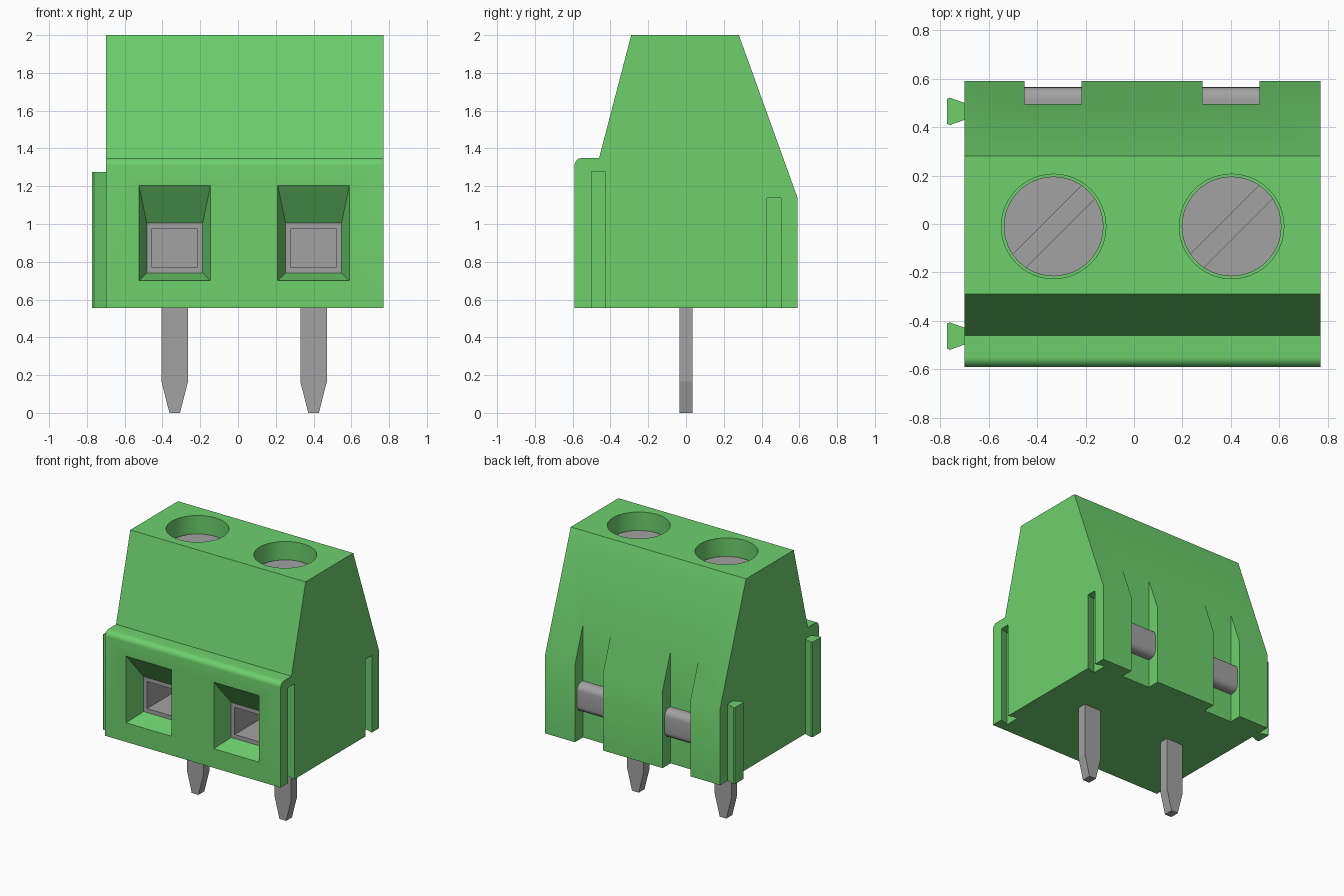
import bpy, bmesh, math
from mathutils import Vector

cube = bpy.data.objects.get("Cube")
if cube:
    bpy.data.objects.remove(cube, do_unlink=True)


def material(name, rgb):
    m = bpy.data.materials.new(name)
    m.use_nodes = True
    m.diffuse_color = (*rgb, 1)
    bsdf = next(n for n in m.node_tree.nodes if n.type == 'BSDF_PRINCIPLED')
    bsdf.inputs["Base Color"].default_value = (*rgb, 1)
    return m


GREEN = material("green plastic", (0.155, 0.63, 0.155))
GREY = material("grey metal", (0.36, 0.36, 0.36))


def loft(name, ring_a, ring_b, mat):
    """Closed solid between two matching rings of points."""
    bm = bmesh.new()
    a = [bm.verts.new(p) for p in ring_a]
    b = [bm.verts.new(p) for p in ring_b]
    n = len(a)
    bm.faces.new(a)
    bm.faces.new(b)
    for i in range(n):
        j = (i + 1) % n
        bm.faces.new((a[i], a[j], b[j], b[i]))
    bmesh.ops.recalc_face_normals(bm, faces=bm.faces)
    mesh = bpy.data.meshes.new(name)
    bm.to_mesh(mesh)
    bm.free()
    mesh.materials.append(mat)
    ob = bpy.data.objects.new(name, mesh)
    bpy.context.collection.objects.link(ob)
    return ob


def prism(name, pts, axis, lo, hi, mat):
    """Extrude a 2D outline along x, y or z."""
    def place(p, d):
        return {'x': (d, p[0], p[1]), 'y': (p[0], d, p[1]), 'z': (p[0], p[1], d)}[axis]
    return loft(name, [place(p, lo) for p in pts], [place(p, hi) for p in pts], mat)


def rect(x0, x1, y0, y1):
    return [(x0, y0), (x1, y0), (x1, y1), (x0, y1)]


def circle(cx, cy, r, n=48):
    return [(cx + r * math.cos(2 * math.pi * i / n),
             cy + r * math.sin(2 * math.pi * i / n)) for i in range(n)]


def arc(cx, cy, r, start, end, n=6):
    return [(cx + r * math.cos(math.radians(start + (end - start) * i / n)),
             cy + r * math.sin(math.radians(start + (end - start) * i / n)))
            for i in range(n + 1)]


def cut(ob, cutter):
    """Subtract the cutter from the part and discard it."""
    mod = ob.modifiers.new("cut", 'BOOLEAN')
    mod.operation = 'DIFFERENCE'
    mod.solver = 'EXACT'
    mod.object = cutter
    dg = bpy.context.evaluated_depsgraph_get()
    mesh = bpy.data.meshes.new_from_object(ob.evaluated_get(dg))
    ob.modifiers.clear()
    ob.data = mesh
    bpy.data.objects.remove(cutter, do_unlink=True)


def smooth(ob):
    bpy.ops.object.select_all(action='DESELECT')
    ob.select_set(True)
    bpy.context.view_layer.objects.active = ob
    bpy.ops.object.shade_smooth_by_angle(angle=math.radians(30))


BOTTOM = 0.555
POLES = {"right": -0.335, "left": 0.40}

# Housing: side profile with a rounded front step
profile = [(-0.59, BOTTOM)] + arc(-0.55, 1.31, 0.04, 180, 90) + [
    (-0.46, 1.35), (-0.29, 2.0), (0.28, 2.0), (0.59, 1.14), (0.59, BOTTOM)]
housing = prism("housing", profile, 'x', -0.70, 0.77, GREEN)

# Dovetail ribs on one side, matching grooves on the other
for side, y, top in (("front", -0.463, 1.275), ("back", 0.465, 1.135)):
    rib = [(-0.69, y - 0.03), (-0.70, y - 0.035), (-0.762, y - 0.057), (-0.773, y - 0.05),
           (-0.773, y + 0.05), (-0.762, y + 0.057), (-0.70, y + 0.035), (-0.69, y + 0.03)]
    prism(side + "_dovetail_rib", rib, 'z', BOTTOM, top, GREEN)
    groove = [(0.80, y - 0.037), (0.77, y - 0.037), (0.70, y - 0.058),
              (0.70, y + 0.058), (0.77, y + 0.037), (0.80, y + 0.037)]
    cut(housing, prism("groove_cutter", groove, 'z', 0.4, top + 0.003, GREEN))

for side, x in POLES.items():
    # Wire funnel narrowing from the front face to the clamp
    inner = (x - 0.148, x + 0.148, 0.74, 1.005)
    outer = (x - 0.190, x + 0.190, 0.70, 1.205)
    front_y, back_y = -0.62, -0.44
    t = (back_y - front_y) / 0.15
    mouth = [i + (o - i) * t for i, o in zip(inner, outer)]
    cut(housing, loft("funnel_cutter",
                      [(p[0], front_y, p[1]) for p in rect(*mouth)],
                      [(p[0], back_y, p[1]) for p in rect(*inner)], GREEN))
    cut(housing, prism("cavity_cutter", rect(x - 0.135, x + 0.135, 0.755, 0.99),
                       'y', -0.5, 0.15, GREEN))

    # Hollow metal clamp behind the funnel
    clamp = prism(side + "_wire_clamp", rect(*inner), 'y', -0.441, 0.18, GREY)
    cut(clamp, prism("clamp_cutter", rect(x - 0.119, x + 0.119, 0.77, 0.975),
                     'y', -0.6, 0.10, GREY))

    # Open slot in the back, with the rounded end of the clamp inside
    cut(housing, prism("slot_cutter", rect(x - 0.117, x + 0.118, 0.495, 0.8),
                       'z', 0.4, 1.7, GREEN))
    bar = ([(0.45, 0.77)] + arc(0.515, 0.82, 0.05, -90, 0)
           + arc(0.515, 0.935, 0.05, 0, 90) + [(0.45, 0.985)])
    smooth(prism(side + "_clamp_end", bar, 'x', x - 0.117, x + 0.118, GREY))

    # Screw well and slotted screw head
    cx, cy = x + 0.003, -0.01
    cut(housing, prism("well_cutter", circle(cx, cy, 0.216), 'z', 1.72, 2.2, GREEN))
    screw = prism(side + "_screw", circle(cx, cy, 0.206), 'z', 1.70, 1.865, GREY)
    along, across = Vector((1, 1)).normalized() * 0.3, Vector((1, -1)).normalized() * 0.038
    c = Vector((cx, cy))
    slot = [c - along - across, c + along - across, c + along + across, c - along + across]
    cut(screw, prism("screw_cutter", slot, 'z', 1.82, 2.0, GREY))
    smooth(screw)

    # Solder pin with a tapered tip
    pin = [(x - 0.028, 0), (x + 0.028, 0), (x + 0.07, 0.165), (x + 0.07, 0.60),
           (x - 0.07, 0.60), (x - 0.07, 0.165)]
    prism(side + "_pin", pin, 'y', -0.035, 0.035, GREY)

smooth(housing)
